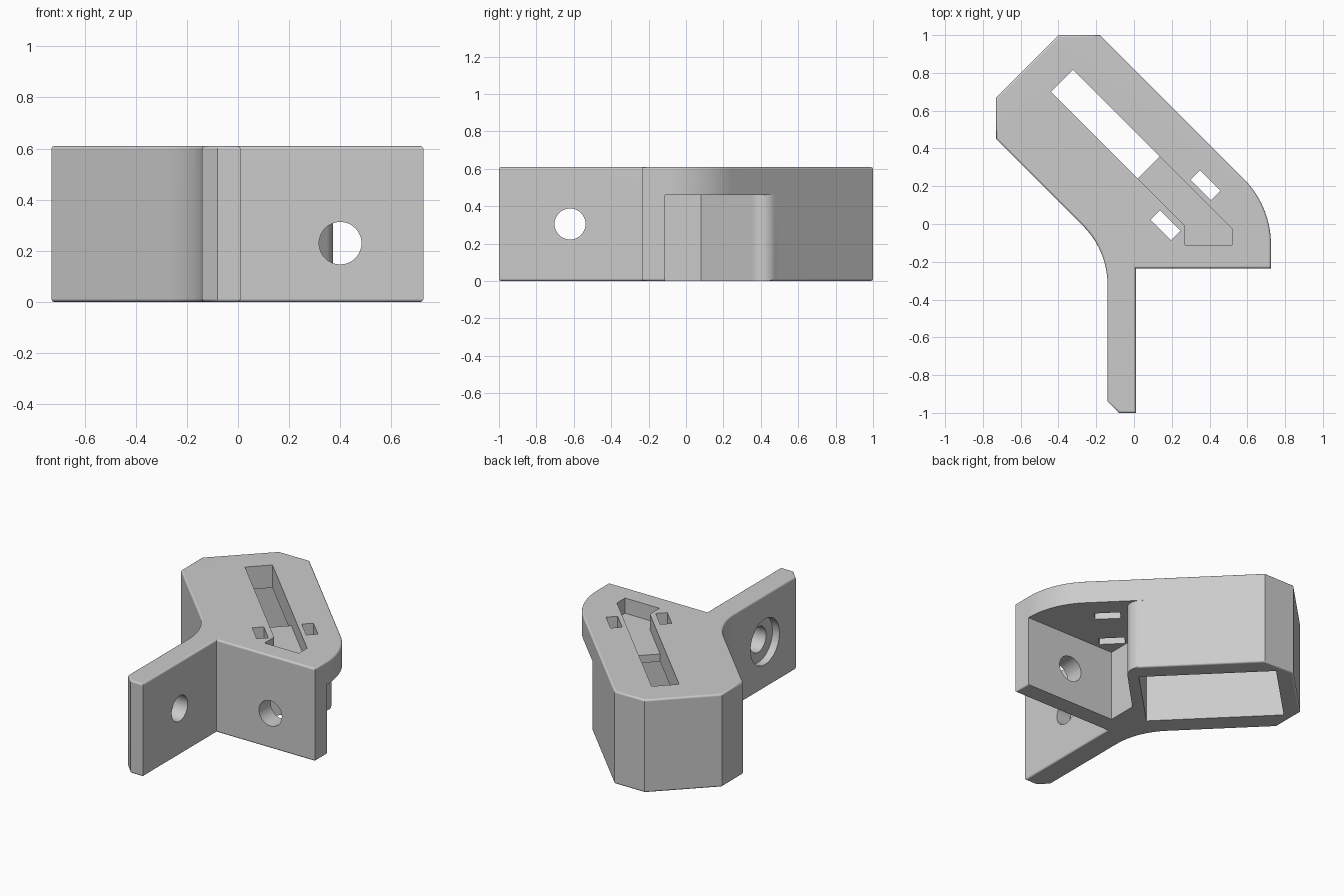
import bpy, bmesh, math
from mathutils import Vector

if "Cube" in bpy.data.objects:
    bpy.data.objects.remove(bpy.data.objects["Cube"], do_unlink=True)

HEIGHT = 0.61
PLATE_BOTTOM = 0.46   # underside of the top plate
S = math.sqrt(0.5)


def fillet(points, steps=14):
    """Turn (x, y[, radius]) corners into a rounded outline."""
    out = []
    for i, p in enumerate(points):
        c = Vector(p[:2])
        if len(p) < 3:
            out.append(c)
            continue
        a = (Vector(points[i - 1][:2]) - c).normalized()
        b = (Vector(points[(i + 1) % len(points)][:2]) - c).normalized()
        half = a.angle(b) / 2
        centre = c + (a + b).normalized() * p[2] / math.sin(half)
        t = p[2] / math.tan(half)
        start, end = c + a * t - centre, c + b * t - centre
        sweep = start.angle(end)
        for k in range(steps + 1):
            f = k / steps
            w = start * math.sin((1 - f) * sweep) + end * math.sin(f * sweep)
            out.append(centre + w / math.sin(sweep))
    return out


def prism(name, outline, z0, z1, rim=0.0):
    """Extrude an outline upward, optionally rounding top and bottom rims."""
    bm = bmesh.new()
    face = bm.faces.new([bm.verts.new((p[0], p[1], z0)) for p in outline])
    ext = bmesh.ops.extrude_face_region(bm, geom=[face])
    top = [g for g in ext["geom"] if isinstance(g, bmesh.types.BMVert)]
    bmesh.ops.translate(bm, verts=top, vec=(0, 0, z1 - z0))
    bmesh.ops.recalc_face_normals(bm, faces=bm.faces[:])
    if rim:
        edges = [e for e in bm.edges
                 if abs(e.verts[0].co.z - e.verts[1].co.z) < 1e-5]
        bmesh.ops.bevel(bm, geom=edges, offset=rim, segments=4,
                        profile=0.5, affect='EDGES')
    mesh = bpy.data.meshes.new(name)
    bm.to_mesh(mesh)
    bm.free()
    obj = bpy.data.objects.new(name, mesh)
    bpy.context.collection.objects.link(obj)
    return obj


def diagonal_box(name, u0, u1, v0, v1, z0, z1):
    """Box aligned with the slanted arm: u runs along it, v across it."""
    corners = [(u0, v0), (u1, v0), (u1, v1), (u0, v1)]
    return prism(name, [((v - u) * S, (v + u) * S) for u, v in corners], z0, z1)


def bore(name, radius, depth, location, rotation):
    bpy.ops.mesh.primitive_cylinder_add(vertices=48, radius=radius, depth=depth,
                                        location=location, rotation=rotation)
    bpy.context.object.name = name
    return bpy.context.object


# Main bracket: slanted arm, front plate and leg in one outline
bracket = prism("bracket", fillet([
    (-0.40, 1.0), (-0.18, 1.0), (0.725, 0.095, 0.49), (0.725, -0.235),
    (0.01, -0.235), (0.01, -1.0), (-0.08, -1.0), (-0.14, -0.94),
    (-0.14, -0.14, 0.44), (-0.73, 0.45), (-0.73, 0.67)]), 0, HEIGHT, 0.013)

cutters = [
    # Open space behind the front plate, under the top plate
    prism("underside_space", fillet([
        (0.08, -0.113), (1.0, -0.113), (1.0, 0.9), (0.6, 0.9), (0.205, 0.62),
        (0.405, 0.411, 0.085), (0.08, 0.08)]), -0.1, PLATE_BOTTOM),
    # Deep pocket open at the bottom and the slot above it
    diagonal_box("arm_pocket", 0.07, 0.89, -0.06, 0.465, -0.1, PLATE_BOTTOM),
    diagonal_box("top_slot", 0.156, 0.806, 0.184, 0.35, 0.4, 0.7),
    # Shallow channel leading from the slot to the front plate
    prism("top_channel", [
        (0.02, 0.24), (0.27, -0.01), (0.27, -0.11), (0.52, -0.11),
        (0.52, -0.025), (0.10, 0.395), (-0.02, 0.28)], 0.51, 0.7),
    # Leg hole with counterbore, front plate hole
    bore("leg_hole", 0.083, 0.6, (-0.06, -0.62, 0.305), (0, math.pi / 2, 0)),
    bore("leg_counterbore", 0.15, 0.2, (-0.19, -0.62, 0.305), (0, math.pi / 2, 0)),
    bore("plate_hole", 0.083, 0.2, (0.40, -0.17, 0.23), (math.pi / 2, 0, 0)),
]
# Pair of small tie slots beside the channel
for side, v in (("left", 0.113), ("right", 0.413)):
    cutters.append(diagonal_box("tie_slot_" + side, -0.2, -0.045,
                                v - 0.035, v + 0.035, 0.4, 0.7))

bpy.ops.object.select_all(action='DESELECT')
bracket.select_set(True)
bpy.context.view_layer.objects.active = bracket
for cutter in cutters:
    mod = bracket.modifiers.new(cutter.name, 'BOOLEAN')
    mod.operation = 'DIFFERENCE'
    mod.solver = 'EXACT'
    mod.object = cutter
    bpy.ops.object.modifier_apply(modifier=mod.name)
    bpy.data.objects.remove(cutter, do_unlink=True)

# Colour and shading
grey = bpy.data.materials.new("light_grey")
grey.use_nodes = True
colour = (0.6, 0.6, 0.6, 1)
grey.diffuse_color = colour
grey.node_tree.nodes["Principled BSDF"].inputs["Base Color"].default_value = colour
bracket.data.materials.clear()
bracket.data.materials.append(grey)
bpy.ops.object.shade_smooth_by_angle(angle=math.radians(30))
weighted = bracket.modifiers.new("even_shading", 'WEIGHTED_NORMAL')
weighted.keep_sharp = True
